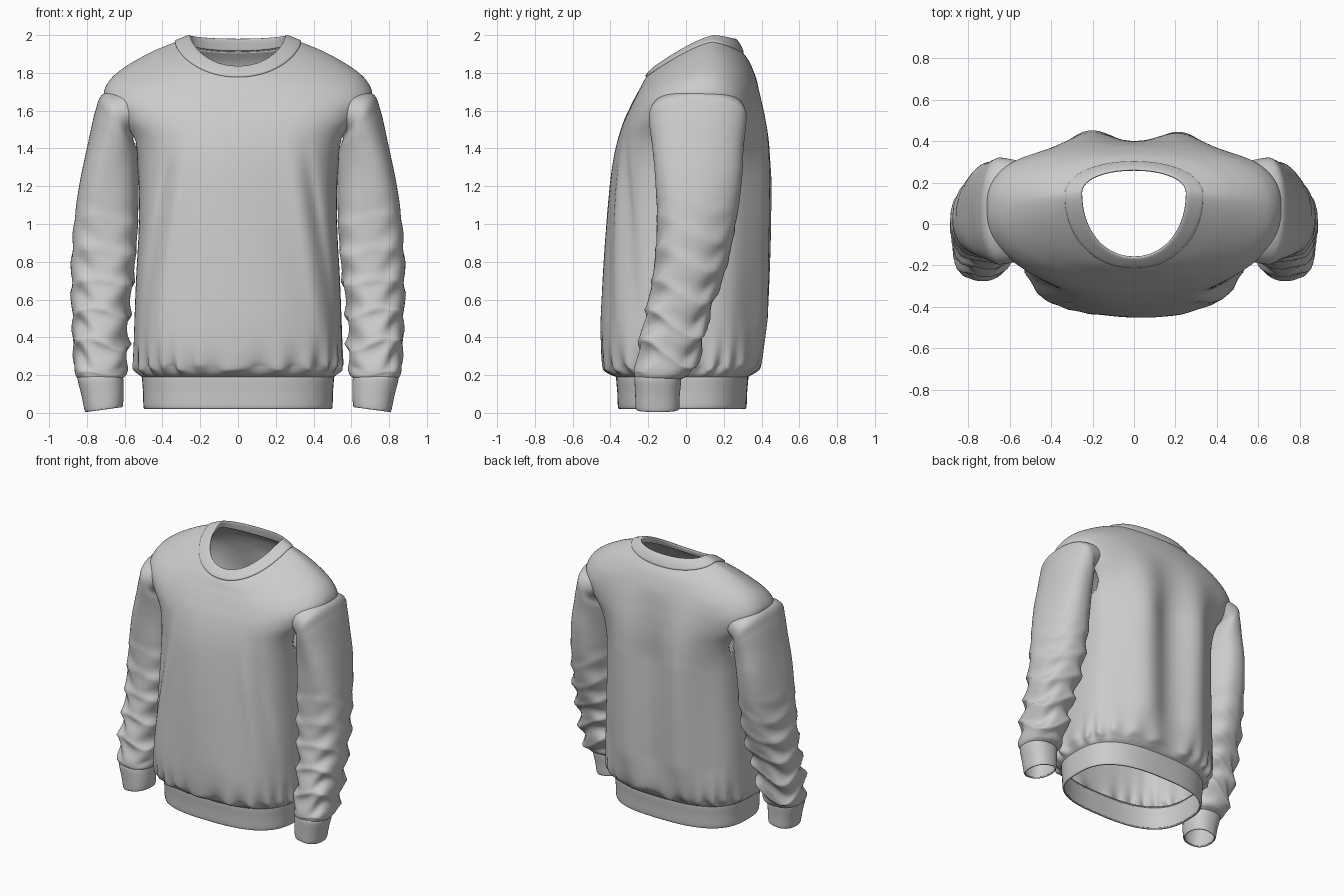
import bpy, bmesh, math
from math import sin, cos, pi, exp


def clamp(v):
    return max(0.0, min(1.0, v))


def spline(keys, steps):
    """Catmull-Rom interpolation of section keys."""
    out = []
    for i in range(len(keys) - 1):
        k = [keys[max(0, min(len(keys) - 1, i + o))] for o in (-1, 0, 1, 2)]
        for j in range(steps):
            t = j / steps
            out.append([0.5 * (2 * b + (c - a) * t + (2 * a - 5 * b + 4 * c - d) * t * t
                               + (3 * b - a - 3 * c + d) * t ** 3) for a, b, c, d in zip(*k)])
    return out + [list(keys[-1])]


def spow(v, p):
    return math.copysign(abs(v) ** p, v)


def body_point(k, t):
    """Section: half width, front y, back y, side y, side z, front z, back z, squareness."""
    a, yf, yb, yc, zs, zf, zb, e = k
    c, s = cos(t), sin(t)
    reach, zend = (yb - yc, zb) if s > 0 else (yc - yf, zf)
    return (a * spow(c, 2 / e), yc + reach * spow(s, 2 / e),
            zs + (zend - zs) * abs(s) ** 1.3)


def sleeve_point(k, t):
    """Section: inner x, outer x, front y, back y, inner z, outer z."""
    xi, xo, yf, yb, zi, zo = k
    c, s = spow(cos(t), 0.88), spow(sin(t), 0.88)
    return ((xi + xo) / 2 + (xo - xi) / 2 * c, (yf + yb) / 2 + (yb - yf) / 2 * s,
            (zi + zo) / 2 + (zo - zi) / 2 * c)


def loft(name, keys, point, steps, sides, fold=None, mirror=False, hole=None, thick=0.01):
    bm = bmesh.new()
    rings = []
    for k in spline(keys, steps):
        ring = []
        for j in range(sides):
            t = 2 * pi * j / sides
            p = point(k, t)
            if fold:
                p = fold(p, t, k)
            ring.append(bm.verts.new(p))
        rings.append(ring)
    for lo, hi in zip(rings, rings[1:]):
        for j in range(sides):
            n = (j + 1) % sides
            bm.faces.new((lo[j], lo[n], hi[n], hi[j]))
    if hole:
        gone = [f for f in bm.faces if hole(f.calc_center_median())]
        bmesh.ops.delete(bm, geom=gone, context='FACES')
    me = bpy.data.meshes.new(name)
    bm.to_mesh(me)
    bm.free()
    me.shade_smooth()
    ob = bpy.data.objects.new(name, me)
    bpy.context.collection.objects.link(ob)
    if mirror:
        ob.modifiers.new("mirror", 'MIRROR')
    sol = ob.modifiers.new("cloth", 'SOLIDIFY')
    sol.thickness = thick
    sol.offset = -1
    return ob


def torso_fold(p, t, k):
    x, y, z = p
    s = sin(t)
    env = clamp((1.75 - z) / 0.5) * clamp((z - 0.2) / 0.3)
    if s > 0:   # deep hanging folds on the back
        y += env * s * (-0.034 * cos(2 * pi * x / 0.46) + 0.006 * sin(11 * x + 3 * z))
    else:       # slanted side folds and faint drapes on the front
        u = abs(x) - (0.53 - 0.17 * (z - 0.4))
        y -= env * s * clamp((1.5 - z) / 0.4) * (0.03 * exp(-(u / 0.035) ** 2)
                                                 - 0.015 * exp(-((u + 0.08) / 0.05) ** 2))
        y += env * s * 0.007 * sin(10 * x + 2 * z)
    # gathers where the body meets the hem band
    g = exp(-max(0, z - 0.24) / 0.07) * clamp((z - 0.195) / 0.04)
    r = 1 + g * 0.03 * sin(24 * t + 2 * sin(3 * t))
    return x * r, y * r, z + g * 0.012 * sin(17 * t + 1)


def sleeve_fold(p, t, k):
    x, y, z = p
    cx, cy = (k[0] + k[1]) / 2, (k[2] + k[3]) / 2
    low = clamp((1.15 - z) / 0.7) * clamp((z - 0.185) / 0.06)
    ridge = 1 - 2 * abs(sin(19 * z + 1.0 * sin(t + 0.6) + 0.7 * sin(2 * t))) ** 0.8
    cross = sin(36 * z - 2 * t + 1.5 * sin(3 * t))
    long = sin(3 * t + 3 * z) * clamp((1.6 - z) / 0.3) * clamp((z - 0.4) / 0.4)
    d = 1 + low * (0.085 * ridge + 0.055 * cross) + 0.045 * long
    return cx + (x - cx) * d, cy + (y - cy) * d, z + low * 0.012 * sin(2 * t + 9 * z)


def armhole(c):
    return abs(c.x) > 0.5 and ((c.y - 0.06) / 0.19) ** 2 + ((c.z - 1.46) / 0.15) ** 2 < 1


# torso, from hem seam up to neck seam
loft("torso", [
    (.503, -.362, .322, -.02, .185, .185, .185, 2.7),
    (.53, -.41, .36, -.02, .215, .215, .215, 2.7),
    (.548, -.437, .395, -.02, .27, .27, .27, 2.8),
    (.55, -.447, .41, -.01, .42, .42, .42, 2.9),
    (.54, -.435, .42, 0, .7, .7, .7, 2.9),
    (.525, -.415, .425, .02, 1.0, 1.0, 1.0, 2.9),
    (.53, -.39, .425, .04, 1.28, 1.27, 1.27, 2.8),
    (.57, -.365, .425, .06, 1.45, 1.42, 1.42, 2.7),
    (.66, -.33, .415, .07, 1.58, 1.54, 1.54, 2.6),
    (.71, -.295, .40, .08, 1.68, 1.62, 1.64, 2.5),
    (.68, -.265, .385, .09, 1.76, 1.68, 1.72, 2.4),
    (.60, -.243, .365, .105, 1.83, 1.72, 1.79, 2.3),
    (.46, -.225, .335, .125, 1.91, 1.755, 1.86, 2.2),
    (.325, -.208, .298, .14, 1.966, 1.782, 1.912, 2.1)],
    body_point, 9, 160, torso_fold, hole=armhole)

# ribbed hem band
loft("hem_band", [
    (.488, -.35, .308, -.02, .022, .022, .022, 2.7),
    (.50, -.36, .32, -.02, .03, .03, .03, 2.7),
    (.503, -.364, .324, -.02, .11, .11, .11, 2.7),
    (.508, -.37, .33, -.02, .19, .19, .19, 2.7),
    (.498, -.36, .32, -.02, .205, .205, .205, 2.7)],
    body_point, 4, 96)

# collar, rolling from the neck seam over to the inside
loft("collar", [
    (.333, -.21, .302, .14, 1.962, 1.775, 1.905, 2.1),
    (.33, -.213, .303, .14, 1.973, 1.788, 1.918, 2.1),
    (.29, -.19, .287, .145, 1.99, 1.815, 1.953, 2.1),
    (.26, -.166, .267, .15, 2.0, 1.836, 1.978, 2.1),
    (.25, -.156, .257, .15, 1.99, 1.83, 1.973, 2.1),
    (.262, -.162, .265, .15, 1.95, 1.80, 1.915, 2.1)],
    body_point, 5, 96, thick=0.006)

# sleeves, bunched above the cuffs and tucked into the armholes
loft("sleeves", [
    (.62, .835, -.262, -.035, .175, .175),
    (.592, .862, -.272, .015, .205, .20),
    (.58, .873, -.27, .06, .27, .27),
    (.58, .877, -.245, .10, .40, .40),
    (.57, .88, -.212, .14, .55, .55),
    (.543, .88, -.18, .205, .75, .75),
    (.53, .865, -.165, .255, .98, 1.02),
    (.53, .835, -.17, .285, 1.18, 1.25),
    (.53, .79, -.18, .30, 1.32, 1.46),
    (.54, .755, -.192, .315, 1.40, 1.60),
    (.555, .718, -.195, .32, 1.46, 1.685),
    (.50, .62, -.18, .305, 1.50, 1.715)],
    sleeve_point, 12, 72, sleeve_fold, mirror=True)

# cuffs
loft("cuffs", [
    (.618, .802, -.258, -.045, .03, .005),
    (.61, .812, -.266, -.036, .038, .013),
    (.605, .828, -.269, -.033, .10, .09),
    (.608, .85, -.272, -.025, .185, .18),
    (.62, .84, -.262, -.035, .20, .195)],
    sleeve_point, 4, 64, mirror=True)
